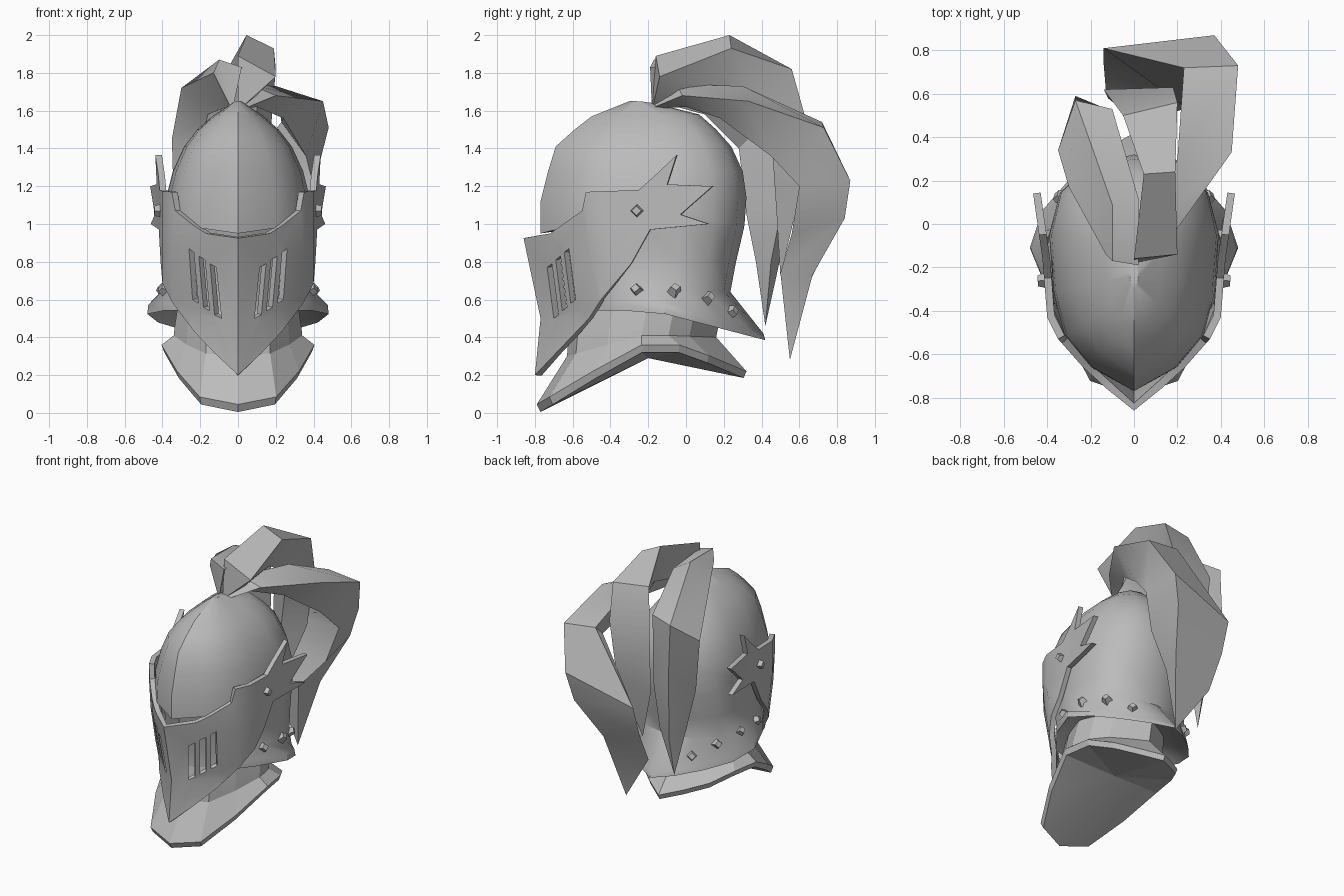
import bpy, bmesh, math
from mathutils import Vector
from mathutils.bvhtree import BVHTree

if "Cube" in bpy.data.objects:
    bpy.data.objects.remove(bpy.data.objects["Cube"])

steel = bpy.data.materials.new("steel_grey")
steel.diffuse_color = (0.5, 0.5, 0.5, 1)
steel.use_nodes = True
steel.node_tree.nodes["Principled BSDF"].inputs["Base Color"].default_value = steel.diffuse_color


def shade(ob, angle):
    bpy.ops.object.select_all(action='DESELECT')
    ob.select_set(True)
    bpy.context.view_layer.objects.active = ob
    if ob.modifiers:
        bpy.ops.object.convert(target='MESH')
    bpy.ops.object.shade_smooth_by_angle(angle=math.radians(angle))


def finish(name, bm, angle=35, shell=0):
    me = bpy.data.meshes.new(name)
    bm.to_mesh(me)
    bm.free()
    ob = bpy.data.objects.new(name, me)
    bpy.context.collection.objects.link(ob)
    me.materials.append(steel)
    if shell:
        ob.modifiers.new("mirror", 'MIRROR').merge_threshold = .002
        solid = ob.modifiers.new("thickness", 'SOLIDIFY')
        solid.thickness = shell
        solid.offset = -1
    shade(ob, angle)


def interp(table, t):
    if t <= table[0][0]:
        return table[0][1]
    for (a, va), (b, vb) in zip(table, table[1:]):
        if t <= b:
            return va + (vb - va) * (t - a) / (b - a)
    return table[-1][1]


# Half outlines (width, depth from front to back)
KEEL = [(0, 0), (.5, .1), (.82, .235), (.95, .42), (1, .66), (.88, .84), (.53, .96), (0, 1)]
FLARE = [(0, 0), (.5, .08), (.8, .25), (1, .48), (.88, .65), (.62, .79), (.3, .92), (0, 1)]
RIM = [(0, 0), (.5, .06), (.8, .27), (1, .5), (.92, .68), (.68, .82), (.33, .92), (0, 1)]


def loft(name, rings, angle=35, fan=None, side=(.4, .4001)):
    """Rings: outline, z front, z side, z back, y front, y back, half width."""
    bm = bmesh.new()
    loops = []
    for shape, zf, zm, zb, yf, yb, hw in rings:
        full = shape + [(-u, v) for u, v in reversed(shape[1:-1])]
        knots = [(0, zf), (side[0], zm), (side[1], zm), (1, zb)]
        loops.append([bm.verts.new((u * hw, yf + v * (yb - yf), interp(knots, v)))
                      for u, v in full])
    n = len(loops[0])
    for a, b in zip(loops, loops[1:]):
        for i in range(n):
            bm.faces.new((a[i], a[(i + 1) % n], b[(i + 1) % n], b[i]))
    bm.faces.new(loops[0])
    c = bm.verts.new(fan)
    for i in range(n):
        bm.faces.new((loops[-1][i], loops[-1][(i + 1) % n], c))
    bmesh.ops.recalc_face_normals(bm, faces=bm.faces)
    tree = BVHTree.FromBMesh(bm)
    finish(name, bm, angle)
    return tree


# Skull: keeled dome, brow step, neck and flared skirt
skull_tree = loft("skull", [
    (KEEL, 1.65, 1.65, 1.64, -.30, -.17, .02),
    (KEEL, 1.57, 1.57, 1.58, -.50, .07, .13),
    (KEEL, 1.50, 1.50, 1.50, -.59, .16, .215),
    (KEEL, 1.41, 1.41, 1.41, -.69, .24, .285),
    (KEEL, 1.28, 1.28, 1.28, -.73, .30, .345),
    (KEEL, 1.12, 1.14, 1.14, -.77, .32, .38),
    (KEEL, .95, 1.06, 1.0, -.77, .31, .39),
    (KEEL, .96, 1.04, .97, -.70, .305, .388),
    (KEEL, .80, .82, .80, -.65, .265, .388),
    (KEEL, .66, .67, .64, -.62, .235, .395),
    (FLARE, .58, .595, .42, -.60, .41, .475),
    (FLARE, .54, .545, .385, -.60, .42, .48),
    (FLARE, .58, .60, .52, -.55, .27, .385)], fan=(0, -.2, .62))

# Gorget: faceted collar with a broad sloping rim
loft("gorget", [
    (RIM, .62, .62, .60, -.58, .20, .31),
    (RIM, .42, .46, .45, -.62, .17, .335),
    (RIM, .30, .41, .40, -.63, .16, .34),
    (RIM, .045, .36, .22, -.79, .32, .405),
    (RIM, .005, .32, .185, -.77, .305, .39)], angle=8, fan=(0, -.2, .29), side=(.48, .7))

# Visor: side outline with star hinge and breathing slots, wrapped round the face
RIDGE = [(.2, -.80), (.5, -.77), (.925, -.86)]
WRAP = [(0, 0), (.1, .125), (.2, .235), (.33, .35), (.43, .4), (.7, .422), (1, .465), (1.2, .49)]
outline = [(-.80, .2), (-.77, .5), (-.86, .925), (-.72, .95), (-.55, 1.07), (-.53, 1.17),
           (-.25, 1.18), (-.15, 1.27), (-.05, 1.365), (-.1, 1.21), (.14, 1.2),
           (-.03, 1.05), (.12, 1.0), (-.19, .97), (-.29, .79), (-.45, .6)]
slots = []
for y, z in ((-.735, .79), (-.69, .83), (-.645, .87)):
    slots.append([(y, z - .02), (y + .025, z), (y + .06, z - .27), (y + .035, z - .29)])
bm = bmesh.new()
for poly in [outline] + slots:
    vs = [bm.verts.new((0, y - interp(RIDGE, z), z)) for y, z in poly]
    for i in range(len(vs)):
        bm.edges.new((vs[i - 1], vs[i]))
bmesh.ops.triangle_fill(bm, edges=bm.edges[:], use_beauty=True, normal=(1, 0, 0))
cuts = [((0, t, 0), (0, 1, 0)) for t, _ in WRAP[1:-1]] + [((0, 0, .5), (0, 0, 1))]
for co, no in cuts:
    bmesh.ops.bisect_plane(bm, geom=bm.verts[:] + bm.edges[:] + bm.faces[:],
                           plane_co=co, plane_no=no, dist=1e-5)
for v in bm.verts:
    t = v.co.y
    v.co.x = interp(WRAP, t)
    v.co.y = t + interp(RIDGE, v.co.z)
bm.normal_update()
if sum(f.normal.x * f.calc_area() for f in bm.faces) < 0:
    bmesh.ops.reverse_faces(bm, faces=bm.faces[:])
visor_tree = BVHTree.FromBMesh(bm)
finish("visor", bm, 30, shell=.035)


# Rivets: small diamond studs seated on the surface below them
def rivet(tree, y, z, side):
    hit, nor, _, _ = tree.ray_cast(Vector((2, y, z)), Vector((-1, 0, 0)))
    if hit is None:
        return
    if nor.x < 0:
        nor = -nor
    bm = bmesh.new()
    bmesh.ops.create_cone(bm, cap_ends=True, segments=4, radius1=.04, radius2=.025, depth=.05)
    rot = nor.to_track_quat('Z', 'Y').to_matrix().to_4x4()
    bmesh.ops.transform(bm, matrix=rot, verts=bm.verts)
    bmesh.ops.translate(bm, vec=hit + nor * .005, verts=bm.verts)
    if side < 0:
        bmesh.ops.scale(bm, vec=(-1, 1, 1), verts=bm.verts)
        bmesh.ops.reverse_faces(bm, faces=bm.faces[:])
    finish("rivet", bm)


for side in (1, -1):
    for y, z in ((-.26, .65), (-.06, .65), (.12, .61), (.24, .535)):
        rivet(skull_tree, y, z, side)
    rivet(visor_tree, -.26, 1.07, side)


# Plumes: folded ribbons with closed sections (left, optional ridge, right, underside)
def plume(name, root, sections, tip):
    bm = bmesh.new()
    rows = [[bm.verts.new(p) for p in s] for s in sections]
    a, b = bm.verts.new(root), bm.verts.new(tip)
    n = len(rows[0])
    for i in range(n):
        j = (i + 1) % n
        bm.faces.new((a, rows[0][i], rows[0][j]))
        bm.faces.new((b, rows[-1][i], rows[-1][j]))
        for p, q in zip(rows, rows[1:]):
            bm.faces.new((p[i], p[j], q[j], q[i]))
    bmesh.ops.recalc_face_normals(bm, faces=bm.faces)
    finish(name, bm, 32)


plume("plume_centre", (0, -.18, 1.6), [
    ((0, -.16, 1.89), (.2, -.14, 1.78), (.08, -.05, 1.66)),
    ((.045, .23, 2.0), (.19, .24, 1.93), (.1, .22, 1.72)),
    ((-.05, .50, 1.83), (.2, .56, 1.82), (.1, .42, 1.6)),
    ((-.14, .62, 1.5), (.18, .63, 1.57), (.05, .46, 1.35)),
    ((-.12, .58, 1.1), (.14, .6, 1.15), (0, .48, 1.05))], (0, .5, .72))
plume("plume_left", (-.03, -.18, 1.6), [
    ((-.13, -.14, 1.80), (-.1, -.17, 1.87), (.02, -.19, 1.83), (-.06, -.05, 1.62)),
    ((-.3, .17, 1.72), (-.1, .09, 1.87), (.02, .12, 1.80), (-.16, .1, 1.58)),
    ((-.35, .34, 1.45), (-.27, .57, 1.63), (-.1, .53, 1.65), (-.2, .28, 1.4)),
    ((-.34, .37, 1.1), (-.27, .59, 1.25), (-.1, .52, 1.15), (-.22, .32, 1.05)),
    ((-.28, .40, .8), (-.2, .48, .73), (-.1, .45, .8), (-.22, .37, .8))], (-.2, .42, .46))
plume("plume_right", (.03, -.19, 1.61), [
    ((.06, -.05, 1.74), (.2, -.02, 1.68), (.1, 0, 1.62)),
    ((.2, .30, 1.73), (.45, .33, 1.65), (.24, .18, 1.56)),
    ((.23, .72, 1.54), (.48, .73, 1.51), (.36, .45, 1.36)),
    ((-.14, .81, 1.08), (.37, .87, 1.23), (.4, .6, 1.2)),
    ((-.14, .74, .86), (.32, .84, 1.03), (.32, .56, .95)),
    ((-.13, .62, .63), (.2, .67, .73), (.14, .5, .74))], (.1, .55, .28))
